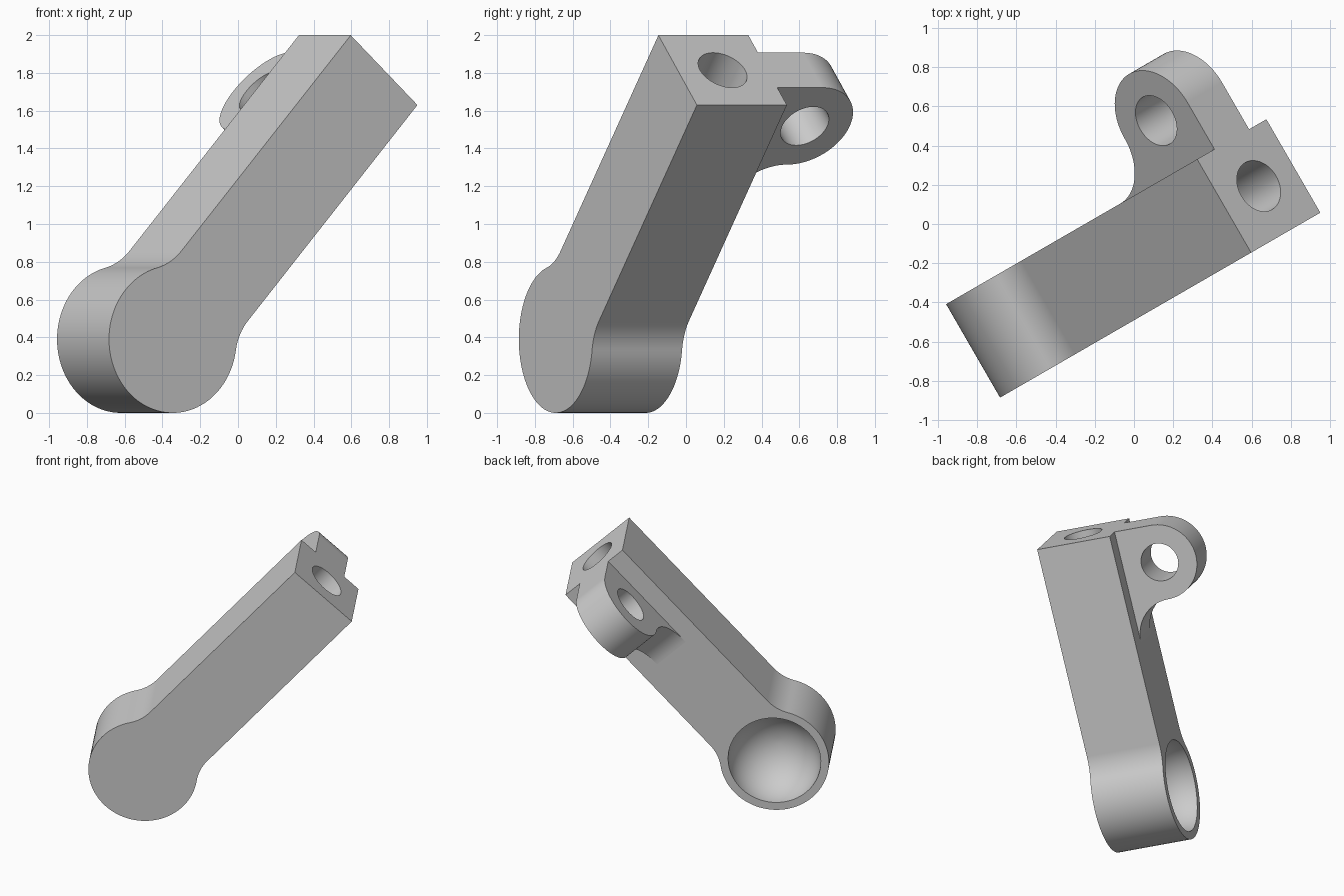
import bpy, bmesh
from math import sin, cos, pi, radians, sqrt, atan2
from mathutils import Matrix, Vector

if "Cube" in bpy.data.objects:
    bpy.data.objects.remove(bpy.data.objects["Cube"])

# Main sizes
W = 0.55                # arm width and depth
H = W / 2
Q = W / 4               # half thickness of the lug, radius of the small holes
R_HEAD, FILLET, LENGTH = 0.39, 0.30, 1.923
FRONT, BACK = -0.425, 0.125
SOCKET = 0.332

# Local frame: along the arm, across it, and out of its back
turn, tilt = radians(30), radians(47.8)
side = Vector((cos(turn), sin(turn), 0))
up = Vector((0, 0, 1))
along = side * cos(tilt) + up * sin(tilt)
across = side * sin(tilt) - up * cos(tilt)
out = along.cross(across)
origin = side * -0.644 + up * R_HEAD
FRAME = Matrix((along, across, out)).transposed().to_4x4()
FRAME.translation = origin

metal = bpy.data.materials.new("light grey metal")
metal.use_nodes = True
GREY = (0.6, 0.6, 0.6, 1)
metal.diffuse_color = GREY
metal.node_tree.nodes["Principled BSDF"].inputs["Base Color"].default_value = GREY


def arc(cx, cy, r, a0, a1, n):
    return [(cx + r * cos(a0 + (a1 - a0) * i / n), cy + r * sin(a0 + (a1 - a0) * i / n))
            for i in range(n + 1)]


def finish(bm, name):
    bmesh.ops.recalc_face_normals(bm, faces=bm.faces)
    bm.transform(FRAME)
    mesh = bpy.data.meshes.new(name)
    bm.to_mesh(mesh)
    bm.free()
    mesh.materials.append(metal)
    obj = bpy.data.objects.new(name, mesh)
    bpy.context.collection.objects.link(obj)
    return obj


def prism(name, points, place, depth):
    bm = bmesh.new()
    face = bm.faces.new([bm.verts.new(place(*p)) for p in points])
    new = bmesh.ops.extrude_face_region(bm, geom=[face])["geom"]
    bmesh.ops.translate(bm, vec=depth, verts=[g for g in new if isinstance(g, bmesh.types.BMVert)])
    return finish(bm, name)


def cylinder(name, matrix, length):
    bm = bmesh.new()
    bmesh.ops.create_cone(bm, cap_ends=True, segments=64, radius1=Q, radius2=Q,
                          depth=length, matrix=matrix)
    return finish(bm, name)


def combine(target, tool, operation):
    mod = target.modifiers.new(operation.lower(), 'BOOLEAN')
    mod.operation, mod.solver, mod.object = operation, 'EXACT', tool
    bpy.context.view_layer.objects.active = target
    bpy.ops.object.modifier_apply(modifier=mod.name)
    bpy.data.objects.remove(tool)


# Arm: round head blended into a straight bar
blend_x = sqrt((R_HEAD + FILLET) ** 2 - (H + FILLET) ** 2)
theta = atan2(H + FILLET, blend_x)
upper = [(LENGTH, H)] + arc(blend_x, H + FILLET, FILLET, 1.5 * pi, theta + pi, 16)
lower = [(x, -y) for x, y in reversed(upper)]
head = arc(0, 0, R_HEAD, theta, 2 * pi - theta, 80)[1:-1]
arm = prism("lever_arm", upper + head + lower,
            lambda x, y: (x, y, FRONT), (0, 0, BACK - FRONT))

# Lug: rounded ear on the back, with a curved foot, flush with the arm end
eye_x, eye_z = LENGTH - H, BACK + H
root = BACK - 0.08
ear = [(LENGTH, root)] + arc(eye_x, eye_z, H, 0, pi, 48)
ear += arc(eye_x - W, eye_z, H, 0, -pi / 2, 24)[1:] + [(eye_x - W, root)]
lug = prism("pivot_lug", ear, lambda x, z: (x, -Q, z), (0, 2 * Q, 0))
combine(arm, lug, 'UNION')

# Hole through the lug
combine(arm, cylinder("lug_hole_cutter",
        Matrix.Translation((eye_x, 0, eye_z)) @ Matrix.Rotation(pi / 2, 4, 'X'), W), 'DIFFERENCE')

# Blind hole in the arm end
combine(arm, cylinder("end_hole_cutter",
        Matrix.Translation((LENGTH, 0, (FRONT + BACK) / 2)) @ Matrix.Rotation(pi / 2, 4, 'Y'),
        2 * W), 'DIFFERENCE')

# Round socket in the back of the head
ball = bmesh.new()
bmesh.ops.create_uvsphere(ball, u_segments=80, v_segments=41, radius=SOCKET,
                          matrix=Matrix.Translation((0, 0, BACK)))
combine(arm, finish(ball, "socket_cutter"), 'DIFFERENCE')

# Smooth curves, crisp edges
bpy.ops.object.select_all(action='DESELECT')
arm.select_set(True)
bpy.context.view_layer.objects.active = arm
bpy.ops.object.shade_smooth_by_angle(angle=radians(30))
weighted = arm.modifiers.new("even_shading", 'WEIGHTED_NORMAL')
weighted.keep_sharp = True
